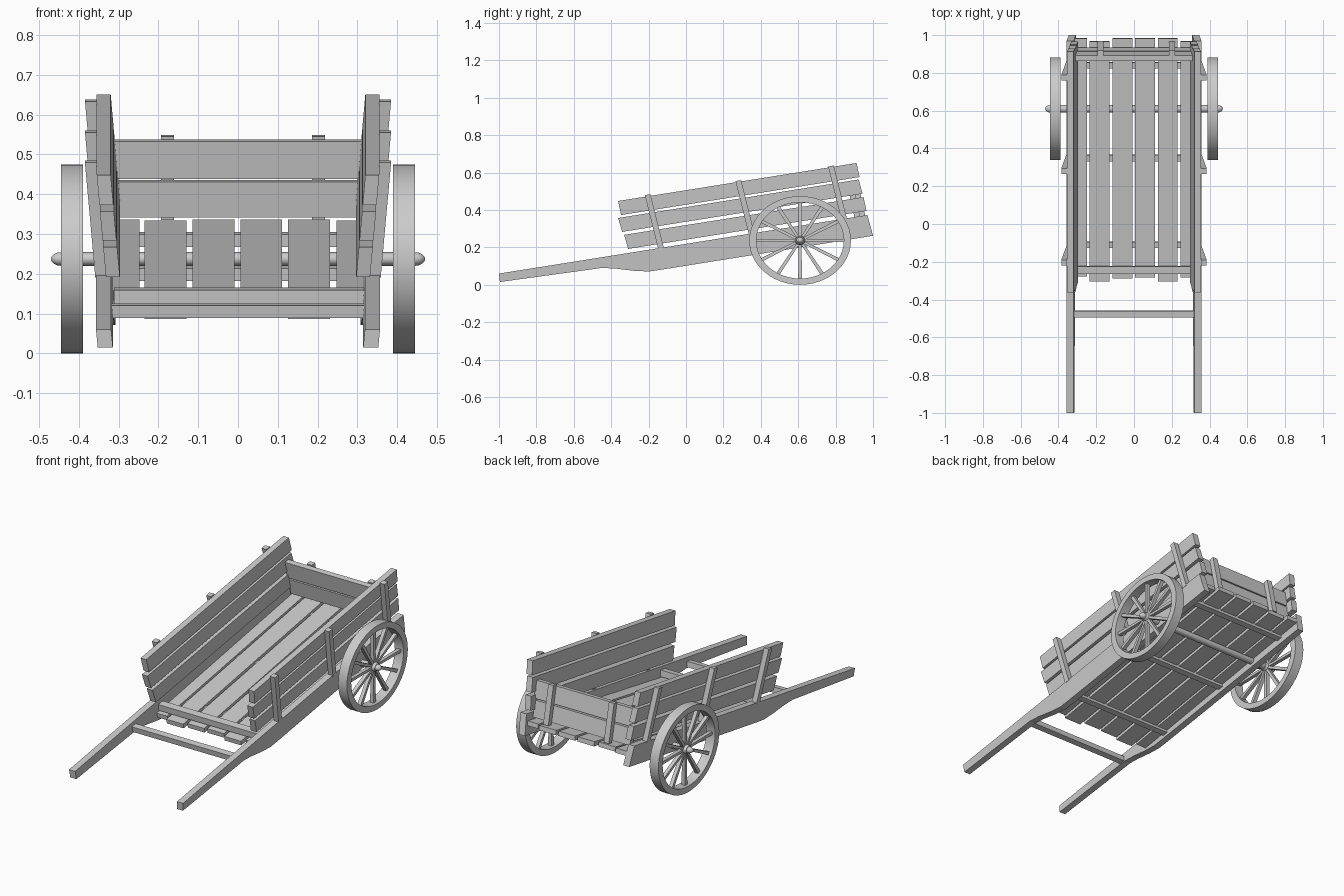
import bpy, math

if "Cube" in bpy.data.objects:
    bpy.data.objects.remove(bpy.data.objects["Cube"])

AX_Y, AX_Z = 0.61, 0.237      # wheel centre
RY, RZ = 0.272, 0.237         # wheel half-length and half-height


def add_mesh(name, verts, faces, mirror=False, smooth=False):
    me = bpy.data.meshes.new(name)
    me.from_pydata(verts, [], faces)
    ob = bpy.data.objects.new(name, me)
    bpy.context.collection.objects.link(ob)
    bpy.context.view_layer.objects.active = ob
    for o in bpy.context.selected_objects:
        o.select_set(False)
    ob.select_set(True)
    bpy.ops.object.mode_set(mode='EDIT')
    bpy.ops.mesh.select_all(action='SELECT')
    bpy.ops.mesh.normals_make_consistent(inside=False)
    bpy.ops.object.mode_set(mode='OBJECT')
    if smooth:
        bpy.ops.object.shade_smooth_by_angle(angle=math.radians(35))
    if mirror:
        ob.modifiers.new("mirror", 'MIRROR').use_mirror_merge = False
    return ob


def prism(name, pts, x0, x1, lean=0.0, mirror=False):
    """Extrude a (y, z) outline along x; lean tips it outward above the rail line."""
    n = len(pts)
    verts = [(x + lean * (z - 0.219 - 0.159 * y), y, z) for x in (x0, x1) for y, z in pts]
    faces = [tuple(range(n)), tuple(range(2 * n - 1, n - 1, -1))]
    faces += [(i, (i + 1) % n, n + (i + 1) % n, n + i) for i in range(n)]
    return add_mesh(name, verts, faces, mirror)


def strip(a, b, half):
    """Outline of a bar from a to b with a half-width measured along the cart slope."""
    dy, dz = half, half * 0.159
    return [(a[0] - dy, a[1] - dz), (a[0] + dy, a[1] + dz),
            (b[0] + dy, b[1] + dz), (b[0] - dy, b[1] - dz)]


def lathe(name, prof, closed=False, seg=48, mirror=False):
    """Spin (x, r) around the wheel axis; r is relative to the wheel size."""
    m = len(prof)
    verts, faces = [], []
    for k in range(seg):
        a = 2 * math.pi * k / seg
        verts += [(x, AX_Y + RY * r * math.cos(a), AX_Z + RZ * r * math.sin(a)) for x, r in prof]
    for k in range(seg):
        k2 = (k + 1) % seg
        for i in range(m if closed else m - 1):
            j = (i + 1) % m
            faces.append((k * m + i, k * m + j, k2 * m + j, k2 * m + i))
    if not closed:
        faces += [tuple(k * m for k in range(seg)), tuple(k * m + m - 1 for k in range(seg))]
    return add_mesh(name, verts, faces, mirror, True)


# long side rails ending in handles
prism("handle_rail", [(-1, 0.06), (-0.995, 0.015), (-0.45, 0.09), (-0.38, 0.087), (-0.28, 0.075),
                      (-0.2, 0.071), (-0.13, 0.081), (1.0, 0.262), (0.97, 0.373)],
      0.319, 0.357, 0.1, True)

# side boards, three a side
for name, pts in {
    "side_board_top": [(-0.363, 0.448), (-0.347, 0.373), (0.928, 0.576), (0.912, 0.651)],
    "side_board_middle": [(-0.363, 0.357), (-0.341, 0.283), (0.944, 0.487), (0.923, 0.563)],
    "side_board_bottom": [(-0.331, 0.267), (-0.309, 0.192), (0.965, 0.395), (0.949, 0.469)],
}.items():
    prism(name, pts, 0.295, 0.33, 0.087, True)

# posts outside the side boards
for y, z in [(-0.205, 0.482), (0.28, 0.557), (0.775, 0.635)]:
    prism("side_post", strip((y, z), (y + 0.072, z - 0.29), 0.015), 0.329, 0.359, 0.087, True)


# floor planks, slightly uneven at the ends
def floor(y):
    return 0.088 + 0.175 * (y + 0.29)


for x0, x1, ya, yb in [(-0.315, -0.248, -0.275, 0.985), (-0.235, -0.13, -0.3, 0.97),
                       (-0.114, -0.009, -0.285, 0.985), (0.006, 0.111, -0.28, 0.985),
                       (0.126, 0.231, -0.3, 0.985), (0.247, 0.315, -0.28, 0.97)]:
    prism("floor_plank", [(ya, floor(ya)), (yb, floor(yb)),
                          (yb - 0.004, floor(yb) + 0.025), (ya - 0.004, floor(ya) + 0.025)], x0, x1)

# beams under the floor
for y in (-0.11, 0.35, 0.84):
    z = floor(y)
    prism("floor_beam", strip((y - 0.002, z + 0.016), (y + 0.002, z - 0.016), 0.016), -0.325, 0.325)

# bar across the front of the floor and bar between the handles
prism("front_bar", [(-0.262, 0.124), (-0.222, 0.13), (-0.226, 0.165), (-0.266, 0.159)], -0.312, 0.318)
prism("handle_crossbar", [(-0.49, 0.089), (-0.457, 0.094), (-0.461, 0.125), (-0.496, 0.12)], -0.325, 0.325)

# tailgate boards and their cleats
prism("tailgate_top", strip((0.878, 0.535), (0.898, 0.441), 0.015), -0.312, 0.312)
prism("tailgate_bottom", strip((0.9, 0.433), (0.92, 0.344), 0.015), -0.304, 0.304)
for x in (-0.177, 0.202):
    prism("tailgate_cleat", strip((0.905, 0.547), (0.951, 0.337), 0.014), x - 0.016, x + 0.016)

# axle with rounded ends
end = [(0.445, 0.072), (0.455, 0.066), (0.463, 0.05), (0.468, 0.028), (0.47, 0.006)]
lathe("axle", [(-x, r) for x, r in reversed(end)] + end, seg=24)

# wheels: rim, hub and twelve spokes
lathe("wheel_rim", [(0.39, 1), (0.445, 1), (0.445, 0.86), (0.39, 0.86)], True, 48, True)
lathe("wheel_hub", [(0.392, 0.085), (0.398, 0.1), (0.438, 0.1), (0.444, 0.085)], False, 24, True)
for k in range(12):
    a = 2 * math.pi * k / 12
    c, s = math.cos(a), math.sin(a)
    pts = [(AX_Y + RY * (r * c - w * s), AX_Z + RZ * (r * s + w * c))
           for r, w in [(0.06, -0.028), (0.88, -0.038), (0.88, 0.038), (0.06, 0.028)]]
    prism("wheel_spoke", pts, 0.407, 0.428, 0, True)
